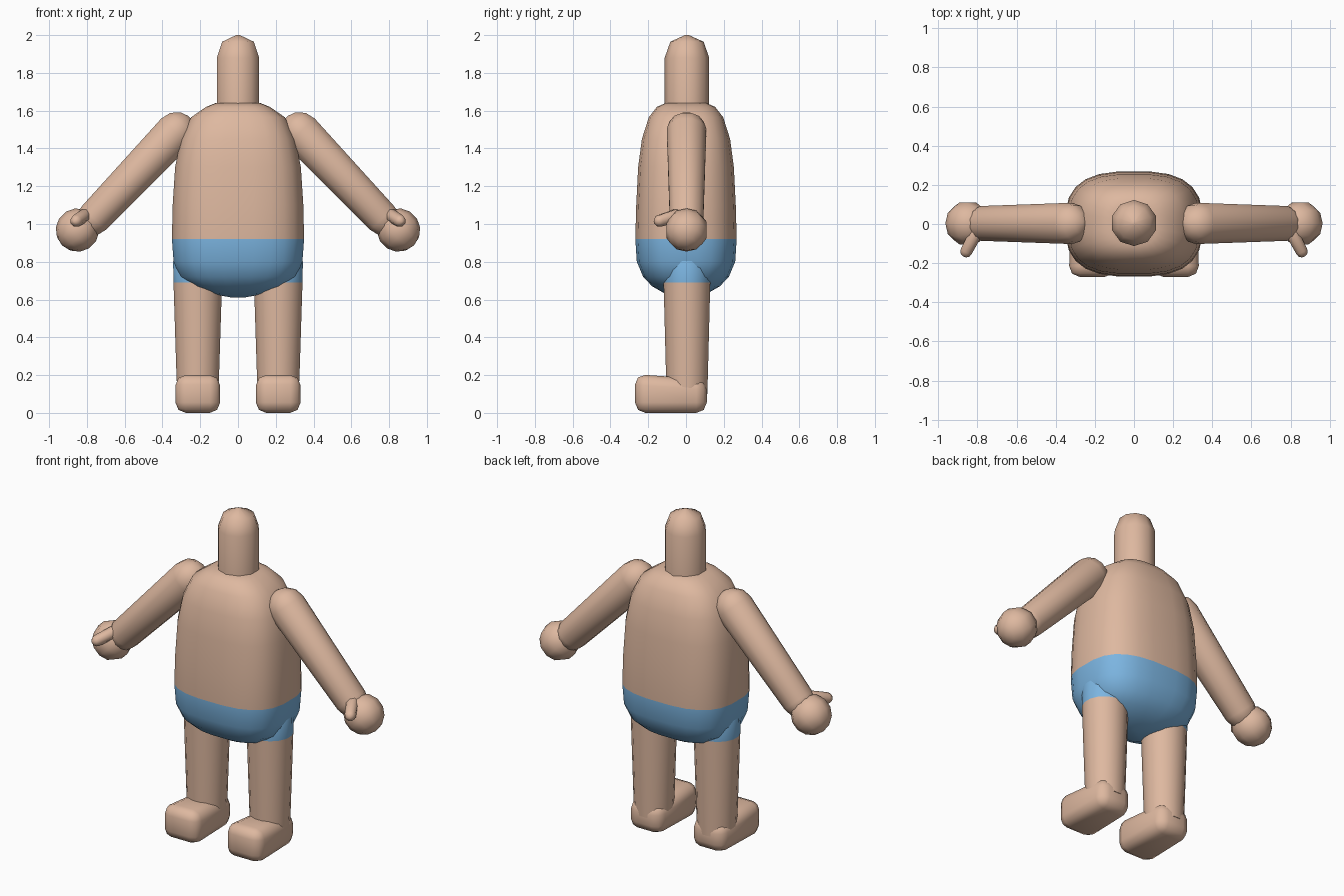
import bpy, bmesh, math
from mathutils import Matrix, Vector

if "Cube" in bpy.data.objects:
    bpy.data.objects.remove(bpy.data.objects["Cube"])


def material(name, rgb):
    m = bpy.data.materials.new(name)
    m.diffuse_color = (*rgb, 1)
    m.use_nodes = True
    m.node_tree.nodes["Principled BSDF"].inputs["Base Color"].default_value = m.diffuse_color
    return m


SKIN = material("skin", (0.73, 0.48, 0.35))
BLUE = material("blue_cloth", (0.20, 0.46, 0.75))


def finish(bm, name, blue_below=None, angle=50):
    """Turn a bmesh into a smooth object, cloth coloured by height."""
    bmesh.ops.recalc_face_normals(bm, faces=bm.faces)
    me = bpy.data.meshes.new(name)
    me.materials.append(SKIN)
    if blue_below:
        me.materials.append(BLUE)
        lo, hi = blue_below
        for f in bm.faces:
            f.material_index = int(lo < f.calc_center_median().z < hi)
    bm.to_mesh(me)
    bm.free()
    ob = bpy.data.objects.new(name, me)
    bpy.context.collection.objects.link(ob)
    bpy.ops.object.select_all(action='DESELECT')
    bpy.context.view_layer.objects.active = ob
    ob.select_set(True)
    bpy.ops.object.shade_smooth_by_angle(angle=math.radians(angle))
    return ob


def loft(name, rings, segs=12, power=2.0, matrix=Matrix(), blue_below=None):
    """Stack (z, radius_x, radius_y) superellipse rings and cap both ends."""
    bm = bmesh.new()
    loops = []
    for z, rx, ry in rings:
        loop = []
        for i in range(segs):
            a = 2 * math.pi * (i + 0.5) / segs
            c, s = math.cos(a), math.sin(a)
            x = math.copysign(abs(c) ** (2 / power), c) * rx
            y = math.copysign(abs(s) ** (2 / power), s) * ry
            loop.append(bm.verts.new(matrix @ Vector((x, y, z))))
        loops.append(loop)
    for a, b in zip(loops, loops[1:]):
        for i in range(segs):
            j = (i + 1) % segs
            bm.faces.new((a[i], a[j], b[j], b[i]))
    bm.faces.new(loops[0][::-1])
    bm.faces.new(loops[-1])
    return finish(bm, name, blue_below)


def capsule(name, start, end, r0, r1, segs=12):
    """Tapered limb between two points with domed ends."""
    start, end = Vector(start), Vector(end)
    d = end - start
    m = Matrix.Translation(start) @ d.to_track_quat('Z', 'Y').to_matrix().to_4x4()
    angles = [math.radians(t) for t in (84, 60, 30, 0)]
    rings = [(-r0 * math.sin(t), r0 * math.cos(t)) for t in angles]
    rings += [(d.length + r1 * math.sin(t), r1 * math.cos(t)) for t in angles[::-1]]
    return loft(name, [(z, r, r) for z, r in rings], segs, matrix=m)


# torso with trunks below the waist
loft("torso", [(0.61, 0.03, 0.02), (0.63, 0.14, 0.11), (0.67, 0.245, 0.18),
               (0.72, 0.31, 0.228), (0.80, 0.343, 0.262), (0.92, 0.352, 0.27),
               (1.10, 0.348, 0.265), (1.30, 0.335, 0.255), (1.45, 0.305, 0.235),
               (1.565, 0.25, 0.198), (1.62, 0.17, 0.155), (1.64, 0.12, 0.11)],
     segs=24, power=2.8, blue_below=(0, 0.92))

# head and neck in one column
loft("head", [(1.55, 0.118, 0.118), (1.88, 0.118, 0.118), (1.965, 0.088, 0.088),
              (2.0, 0.01, 0.01)], segs=10, matrix=Matrix.Translation((0, 0.005, 0)))

for side, s in (("left", 1), ("right", -1)):
    # arm, hand and thumb
    capsule(side + "_arm", (s * 0.33, 0.003, 1.487), (s * 0.765, 0.003, 1.03), 0.108, 0.092)
    bm = bmesh.new()
    bmesh.ops.create_uvsphere(bm, u_segments=10, v_segments=7, radius=0.115)
    tilt = Vector((s * 0.7, 0, -0.7)).to_track_quat('Z', 'Y').to_matrix().to_4x4()
    bm.transform(Matrix.Translation((s * 0.85, 0.003, 0.968)) @ tilt)
    finish(bm, side + "_hand", angle=60)
    capsule(side + "_thumb", (s * 0.81, -0.05, 1.045), (s * 0.856, -0.138, 1.017),
            0.036, 0.033, 8)

    # leg with trunk cuff
    loft(side + "_leg", [(0.10, 0.11, 0.11), (0.20, 0.115, 0.113), (0.69, 0.131, 0.126),
                         (0.80, 0.133, 0.128), (0.86, 0.105, 0.10), (0.89, 0.04, 0.04)],
         segs=16, matrix=Matrix.Translation((s * 0.213, 0.005, 0)), blue_below=(0.69, 2))

    # rounded foot, narrower and lower at the heel
    bm = bmesh.new()
    bmesh.ops.create_cube(bm, size=1)
    bm.transform(Matrix.Translation((s * 0.213, -0.08, 0.11)) @
                 Matrix.Diagonal((0.24, 0.38, 0.205, 1)))
    for v in bm.verts:
        if v.co.y > 0:
            v.co.x = s * 0.213 + (v.co.x - s * 0.213) * 0.9
            if v.co.z > 0.1:
                v.co.z = 0.185
    bmesh.ops.bevel(bm, geom=bm.edges[:], offset=0.055, segments=2, profile=0.5,
                    affect='EDGES')
    low = min(v.co.z for v in bm.verts)
    bmesh.ops.translate(bm, verts=bm.verts, vec=(0, 0, -low))
    finish(bm, side + "_foot", angle=60)
